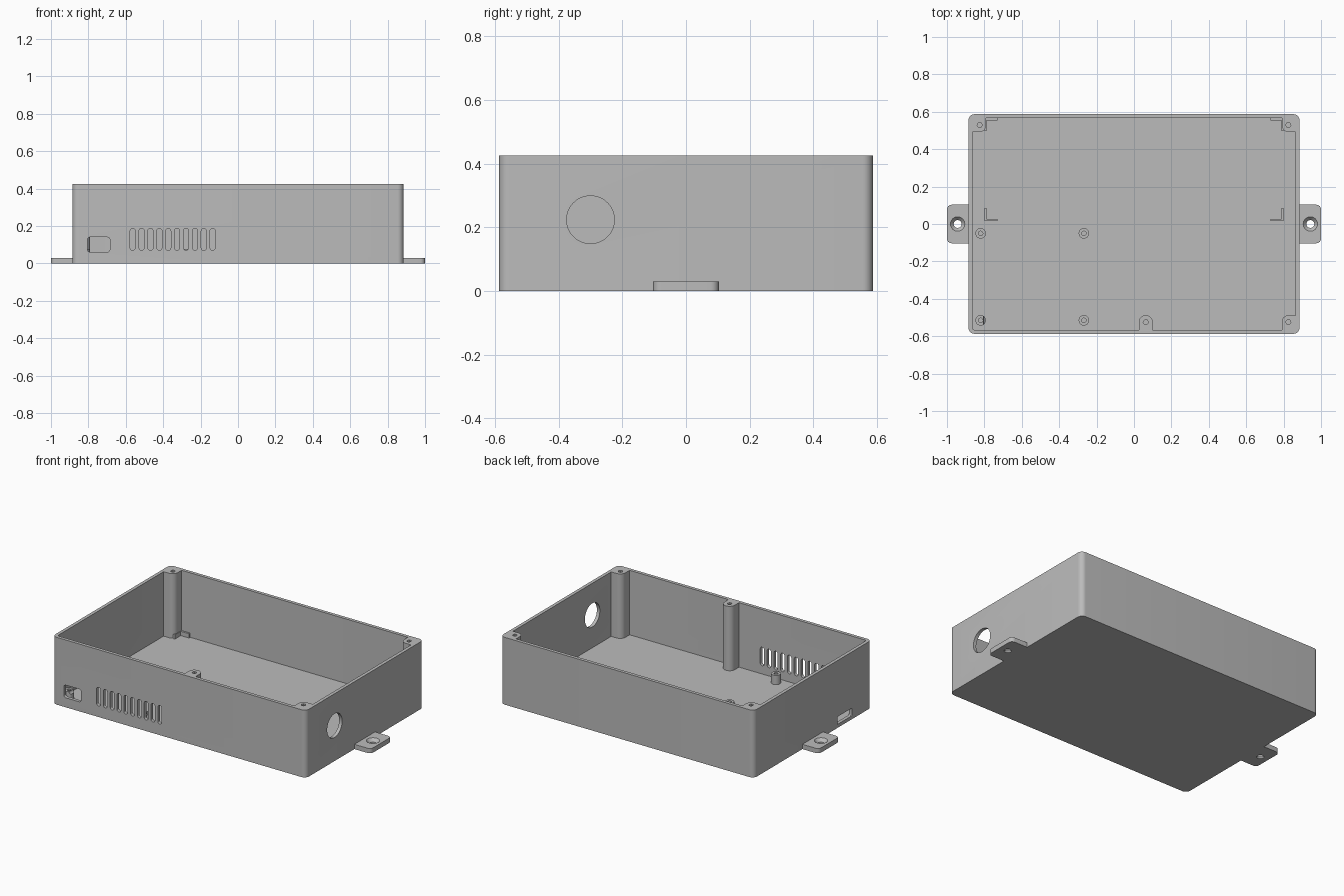
import bpy, bmesh, math

cube = bpy.data.objects.get("Cube")
if cube:
    bpy.data.objects.remove(cube, do_unlink=True)

grey = bpy.data.materials.new("plain grey plastic")
grey.use_nodes = True
grey.diffuse_color = (0.5, 0.5, 0.5, 1)
grey.node_tree.nodes["Principled BSDF"].inputs["Base Color"].default_value = (0.5, 0.5, 0.5, 1)

W, D, H = 0.885, 0.587, 0.425      # half width, half depth, height
WALL, FLOOR = 0.021, 0.018
IX, IY = W - WALL, D - WALL        # inner half sizes


def rounded(u0, u1, v0, v1, radii, steps=8):
    """Rectangle outline; radii run from the low corner counterclockwise."""
    if not isinstance(radii, tuple):
        radii = (radii,) * 4
    corners = [(u0, v0, 1, 1), (u1, v0, -1, 1), (u1, v1, -1, -1), (u0, v1, 1, -1)]
    pts = []
    for i, ((u, v, su, sv), r) in enumerate(zip(corners, radii)):
        if r == 0:
            pts.append((u, v))
            continue
        for k in range(steps + 1):
            a = math.pi + (i + k / steps) * math.pi / 2
            pts.append((u + su * r + r * math.cos(a), v + sv * r + r * math.sin(a)))
    return pts


def circle(u, v, r, n=32):
    return [(u + r * math.cos(2 * math.pi * k / n), v + r * math.sin(2 * math.pi * k / n))
            for k in range(n)]


def loft(name, low, high, w0, w1, axis="z"):
    """Solid between two outlines placed at w0 and w1 along an axis."""
    place = {"z": lambda u, v, w: (u, v, w),
             "y": lambda u, v, w: (u, w, v),
             "x": lambda u, v, w: (w, u, v)}[axis]
    bm = bmesh.new()
    a = [bm.verts.new(place(u, v, w0)) for u, v in low]
    b = [bm.verts.new(place(u, v, w1)) for u, v in high]
    bm.faces.new(a)
    bm.faces.new(b)
    for i in range(len(a)):
        j = (i + 1) % len(a)
        bm.faces.new((a[i], a[j], b[j], b[i]))
    bmesh.ops.recalc_face_normals(bm, faces=bm.faces)
    mesh = bpy.data.meshes.new(name)
    bm.to_mesh(mesh)
    bm.free()
    mesh.materials.append(grey)
    obj = bpy.data.objects.new(name, mesh)
    bpy.context.collection.objects.link(obj)
    return obj


def prism(name, pts, w0, w1, axis="z"):
    return loft(name, pts, pts, w0, w1, axis)


def select(obj):
    bpy.ops.object.select_all(action="DESELECT")
    obj.select_set(True)
    bpy.context.view_layer.objects.active = obj


def cut(obj, cutters):
    """Subtract the cutters, then remove them."""
    select(obj)
    for c in cutters:
        c.hide_render = True
        mod = obj.modifiers.new("cut", "BOOLEAN")
        mod.operation, mod.solver, mod.object = "DIFFERENCE", "EXACT", c
        bpy.ops.object.modifier_apply(modifier=mod.name)
        bpy.data.objects.remove(c, do_unlink=True)


def finish(obj):
    select(obj)
    bpy.ops.object.shade_smooth_by_angle(angle=math.radians(30))


def port_cutter():
    return prism("port_cutter", rounded(-0.805, -0.685, 0.06, 0.14, 0.015), -0.7, -0.47, "y")


# Open tray with its wall openings
tray = prism("tray", rounded(-W, W, -D, D, 0.032), 0, H)
cutters = [prism("cavity", rounded(-IX, IX, -IY, IY, 0.011), FLOOR, H + 0.1),
           prism("cable_hole", circle(-0.3, 0.224, 0.075, 48), 0.8, 1.0, "x"),
           prism("side_slot", rounded(-0.39, -0.245, 0.022, 0.07, 0.005), -1.0, -0.8, "x"),
           port_cutter()]
for i in range(10):
    x = -0.563 + i * 0.0475
    cutters.append(prism("vent", rounded(x - 0.0135, x + 0.0135, 0.07, 0.187, 0.0134),
                         -0.7, -0.53, "y"))
cut(tray, cutters)
finish(tray)

# Full-height screw posts: three corners and one on the front wall
R = 0.036
posts = {
    "back_left_post": (0.79, IX, 0.492, IY, (R, 0, 0, 0), 0.825, 0.529),
    "back_right_post": (-IX, -0.79, 0.492, IY, (0, R, 0, 0), -0.825, 0.529),
    "front_left_post": (0.79, IX, -IY, -0.488, (0, 0, 0, R), 0.825, -0.525),
    "front_middle_post": (0.026, 0.1, -IY, -0.488, (0, 0, R, R), 0.063, -0.525),
}
for name, (x0, x1, y0, y1, radii, hx, hy) in posts.items():
    post = prism(name, rounded(x0, x1, y0, y1, radii), FLOOR, H)
    cut(post, [prism("screw_hole", circle(hx, hy, 0.014, 6), H - 0.1, H + 0.1)])
    finish(post)

# Short board standoffs
for side, x in (("right", -0.82), ("middle", -0.268)):
    for end, y in (("front", -0.515), ("back", -0.05)):
        standoff = prism(f"{end}_{side}_standoff", circle(x, y, 0.028, 24), FLOOR, 0.077)
        holes = [prism("pilot_hole", circle(x, y, 0.012, 12), FLOOR + 0.004, 0.2)]
        if (side, end) == ("right", "front"):
            holes.append(port_cutter())
        cut(standoff, holes)
        finish(standoff)

# Low angle brackets locating a second board
T, L = 0.012, 0.07
for sx, side in ((1, "left"), (-1, "right")):
    for y, sy, end in ((0.015, 1, "front"), (IY, -1, "back")):
        x = 0.8 * sx
        outline = [(x, y), (x - sx * L, y), (x - sx * L, y + sy * T),
                   (x - sx * T, y + sy * T), (x - sx * T, y + sy * L), (x, y + sy * L)]
        prism(f"{end}_{side}_bracket", outline, FLOOR, 0.045)

# Mounting tabs with countersunk holes
for sx, side in ((1, "left"), (-1, "right")):
    x0, x1 = sorted((W * sx, sx))
    r = 0.025
    radii = (0, r, r, 0) if sx > 0 else (r, 0, 0, r)
    tab = prism(f"{side}_mounting_tab", rounded(x0, x1, -0.103, 0.103, radii), 0, 0.03)
    cx = 0.943 * sx
    cut(tab, [prism("bolt_hole", circle(cx, 0, 0.021), -0.1, 0.1),
              loft("countersink", circle(cx, 0, 0.017), circle(cx, 0, 0.042), 0.006, 0.034)])
    finish(tab)
